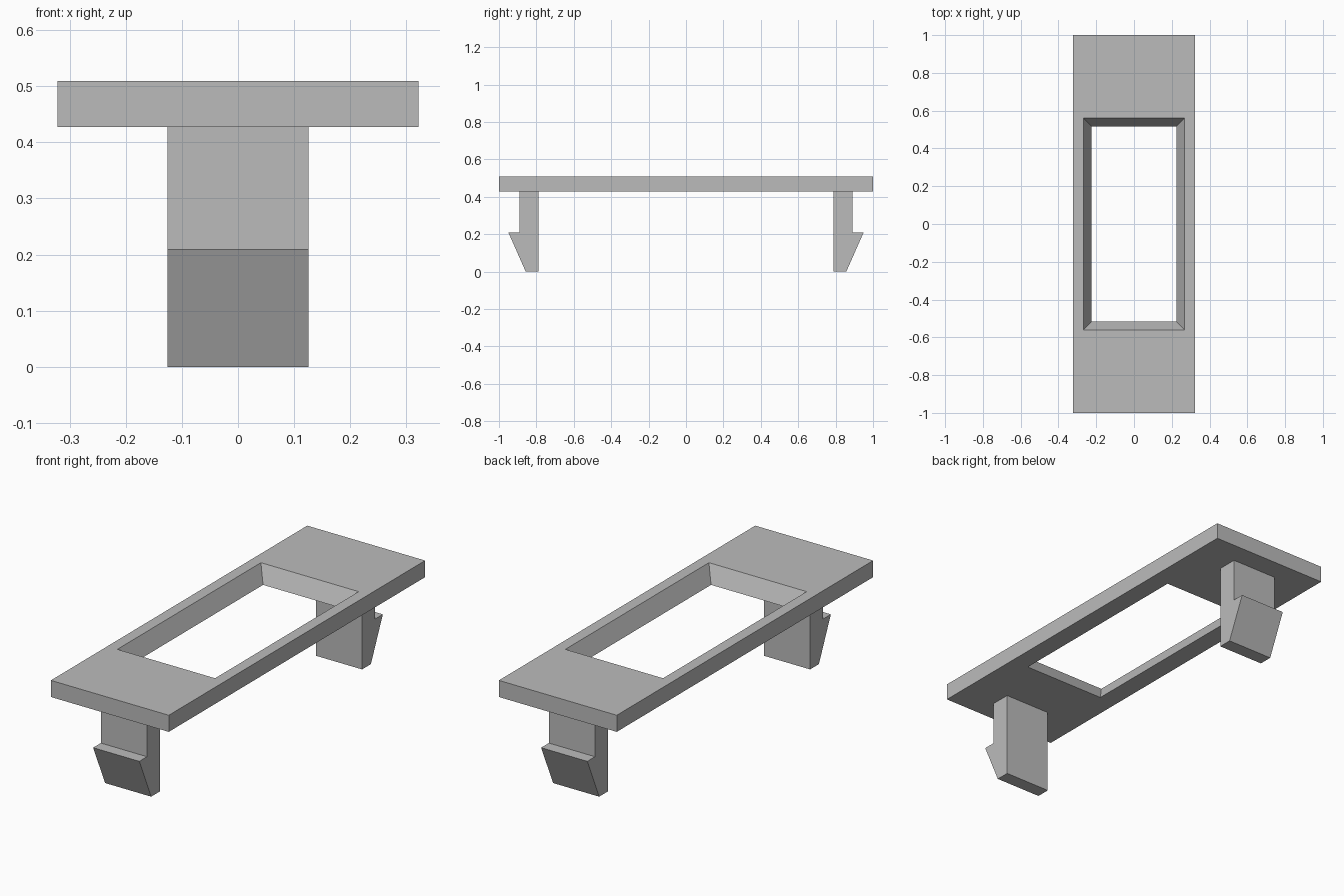
import bpy
import bmesh

default = bpy.data.objects.get("Cube")
if default:
    bpy.data.objects.remove(default, do_unlink=True)

PLATE_BOTTOM, PLATE_TOP = 0.427, 0.509
CLIP_HALF_WIDTH = 0.126

grey = bpy.data.materials.new("plain grey")
grey.use_nodes = True
grey.diffuse_color = (0.5, 0.5, 0.5, 1)
grey.node_tree.nodes["Principled BSDF"].inputs["Base Color"].default_value = grey.diffuse_color


def finish(name, bm):
    bmesh.ops.recalc_face_normals(bm, faces=bm.faces)
    mesh = bpy.data.meshes.new(name)
    bm.to_mesh(mesh)
    bm.free()
    mesh.materials.append(grey)
    obj = bpy.data.objects.new(name, mesh)
    bpy.context.collection.objects.link(obj)
    return obj


def rectangle(bm, hx, hy, z):
    corners = [(-hx, -hy), (hx, -hy), (hx, hy), (-hx, hy)]
    return [bm.verts.new((x, y, z)) for x, y in corners]


# Frame plate: four rectangular loops joined around, with a tapered opening
bm = bmesh.new()
loops = [
    rectangle(bm, 0.322, 1.0, PLATE_BOTTOM),
    rectangle(bm, 0.322, 1.0, PLATE_TOP),
    rectangle(bm, 0.267, 0.56, PLATE_TOP),
    rectangle(bm, 0.225, 0.517, PLATE_BOTTOM),
]
for a, b in zip(loops, loops[1:] + loops[:1]):
    for i in range(4):
        j = (i + 1) % 4
        bm.faces.new((a[i], a[j], b[j], b[i]))
finish("frame_plate", bm)

# Snap clips: barbed side profile extruded across the width, one at each end
profile = [(0.788, 0), (0.857, 0), (0.95, 0.21), (0.89, 0.21),
           (0.89, PLATE_BOTTOM), (0.788, PLATE_BOTTOM)]
for name, side in (("front_clip", -1), ("back_clip", 1)):
    bm = bmesh.new()
    face = bm.faces.new([bm.verts.new((-CLIP_HALF_WIDTH, side * y, z)) for y, z in profile])
    result = bmesh.ops.extrude_face_region(bm, geom=[face])
    moved = [v for v in result["geom"] if isinstance(v, bmesh.types.BMVert)]
    bmesh.ops.translate(bm, verts=moved, vec=(2 * CLIP_HALF_WIDTH, 0, 0))
    # Keep both profile caps so the clip is closed
    open_edges = [e for e in bm.edges if e.is_boundary]
    if open_edges:
        bmesh.ops.holes_fill(bm, edges=open_edges)
    finish(name, bm)
